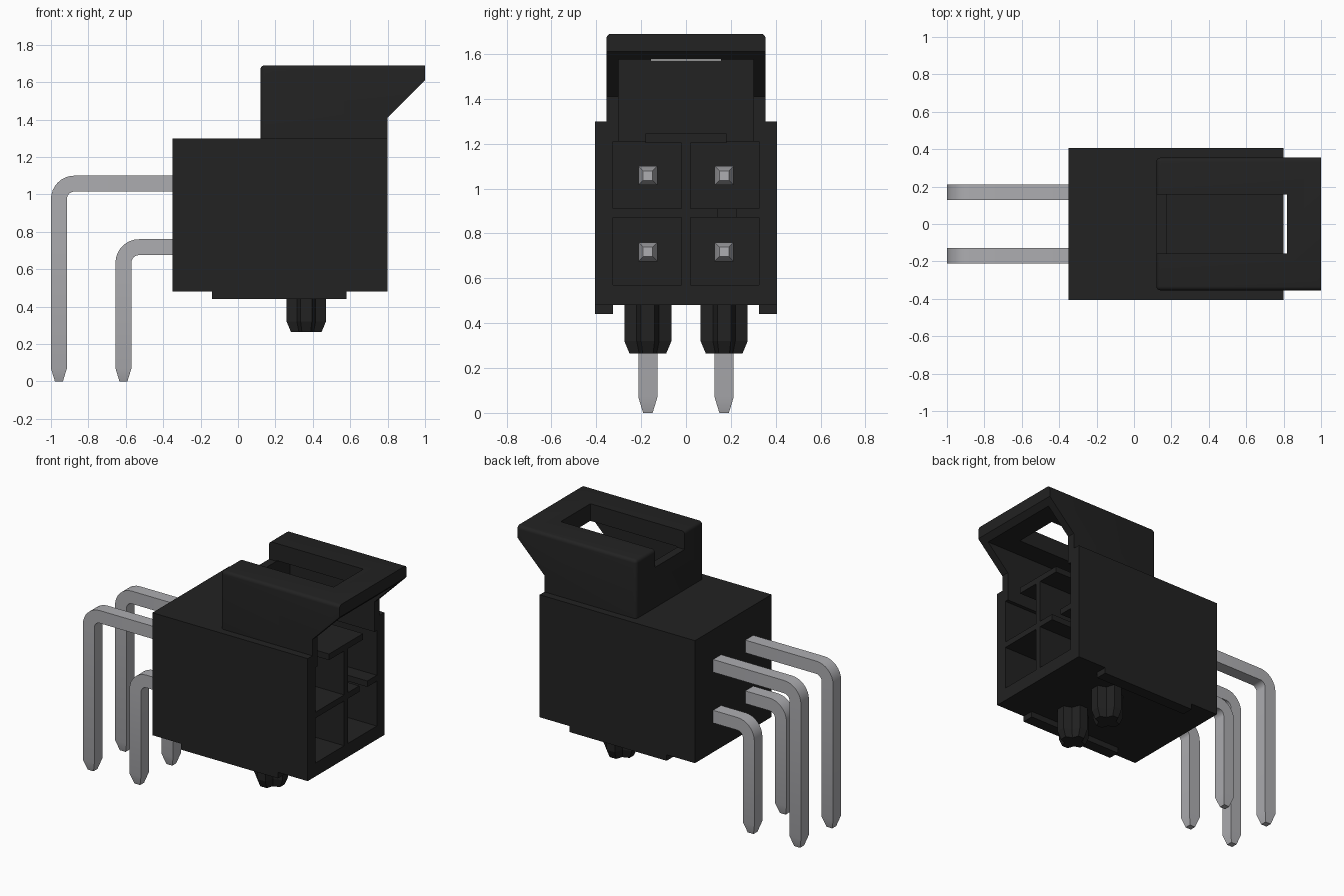
import bpy, bmesh, math
from mathutils import Vector

if "Cube" in bpy.data.objects:
    bpy.data.objects.remove(bpy.data.objects["Cube"])


def material(name, rgb):
    m = bpy.data.materials.new(name)
    m.diffuse_color = (*rgb, 1)
    m.use_nodes = True
    m.node_tree.nodes["Principled BSDF"].inputs["Base Color"].default_value = m.diffuse_color
    return m


BLACK = material("black plastic", (0.016, 0.016, 0.016))
METAL = material("grey metal", (0.42, 0.42, 0.44))


def finish(bm, name, mat):
    bmesh.ops.recalc_face_normals(bm, faces=bm.faces)
    me = bpy.data.meshes.new(name)
    bm.to_mesh(me)
    bm.free()
    me.materials.append(mat)
    ob = bpy.data.objects.new(name, me)
    bpy.context.collection.objects.link(ob)
    return ob


def loft(rings, name, mat):
    """Skin a list of equal-length closed rings and cap both ends."""
    bm = bmesh.new()
    vs = [[bm.verts.new(p) for p in r] for r in rings]
    n = len(vs[0])
    for a, b in zip(vs, vs[1:]):
        for i in range(n):
            bm.faces.new((a[i], a[(i + 1) % n], b[(i + 1) % n], b[i]))
    bm.faces.new(vs[0])
    bm.faces.new(vs[-1])
    return finish(bm, name, mat)


def box(name, x, y, z, mat=BLACK):
    ring = [(x[0], y[0]), (x[1], y[0]), (x[1], y[1]), (x[0], y[1])]
    return loft([[(a, b, h) for a, b in ring] for h in z], name, mat)


def boolean(target, tool, op):
    mod = target.modifiers.new("bool", 'BOOLEAN')
    mod.operation, mod.solver, mod.object = op, 'EXACT', tool
    with bpy.context.temp_override(object=target, active_object=target):
        bpy.ops.object.modifier_apply(modifier=mod.name)
    bpy.data.objects.remove(tool)


def shade(ob):
    for o in bpy.context.selected_objects:
        o.select_set(False)
    ob.select_set(True)
    bpy.context.view_layer.objects.active = ob
    bpy.ops.object.shade_smooth_by_angle(angle=math.radians(30))


# Housing block
housing = box("housing", (-0.35, 0.80), (-0.405, 0.405), (0.48, 1.30))

# Latch hood: side profile with a sloping front lip, rounded top and rear edges
profile = [(0.12, 1.25), (0.80, 1.25), (0.80, 1.41), (1.0, 1.61), (1.0, 1.69), (0.12, 1.69)]
hood = loft([[(x, y, z) for x, z in profile] for y in (-0.355, 0.355)], "hood", BLACK)
bm = bmesh.new()
bm.from_mesh(hood.data)
edges = []
for e in bm.edges:
    a, b = (v.co for v in e.verts)
    top = min(a.z, b.z) > 1.68 and min(a.x, b.x) < 0.99
    rear = max(a.x, b.x) < 0.13 and abs(a.y - b.y) < 0.01
    if top or rear:
        edges.append(e)
bmesh.ops.bevel(bm, geom=edges, offset=0.022, segments=4, profile=0.5, affect='EDGES')
bm.to_mesh(hood.data)
bm.free()
boolean(housing, hood, 'UNION')

# Four terminal pockets opening to the right
for y in ((-0.325, -0.02), (0.02, 0.325)):
    for z in ((0.57, 0.87), (0.91, 1.21)):
        boolean(housing, box("pocket_cutter", (-0.15, 1.1), y, z), 'DIFFERENCE')

# Latch cavity, top slot and keying notch
for x, y, z in (((0.175, 1.1), (-0.30, 0.30), (1.205, 1.575)),
                ((0.05, 0.818), (-0.157, 0.157), (1.57, 1.8)),
                ((0.45, 1.1), (0.14, 0.225), (0.85, 0.93))):
    boolean(housing, box("slot_cutter", x, y, z), 'DIFFERENCE')
shade(housing)

# Latch shelf above the pockets
box("latch_shelf", (0.16, 0.80), (-0.18, 0.18), (1.204, 1.245))

# Standoff rails and board pegs underneath
for side, s in (("front", -1), ("back", 1)):
    ys = sorted((s * 0.325, s * 0.405))
    box(side + "_standoff_rail", (-0.14, 0.58), ys, (0.44, 0.48))

    w, r = 0.03, 0.105
    core = 0.05
    quarter = [(r, -w), (r, w), (core, core)]
    rings = []
    for z, k in ((0.49, 1), (0.32, 1), (0.265, 0.78)):
        ring = []
        for q in range(4):
            c, d = math.cos(q * math.pi / 2), math.sin(q * math.pi / 2)
            ring += [(0.365 + k * (c * x - d * y), s * 0.17 + k * (d * x + c * y), z)
                     for x, y in quarter]
        rings.append(ring)
    loft(rings, side + "_board_peg", BLACK)


# Bent square pins: swept along a right-angle path with tapered ends
def pin(name, y, z, x):
    h, rad, steps = 0.0425, 0.083, 8
    path = [((0.40, z), (0, 1), 0.5), ((0.34, z), (0, 1), 1)]
    for i in range(steps + 1):
        a = math.pi / 2 + i / steps * math.pi / 2
        n = (math.cos(a), math.sin(a))
        path.append(((x + rad + rad * n[0], z - rad + rad * n[1]), n, 1))
    path += [((x, 0.07), (-1, 0), 1), ((x, 0), (-1, 0), 0.5)]
    rings = []
    for (px, pz), (nx, nz), k in path:
        rings.append([(px + a * h * k * nx, y + b * h * k, pz + a * h * k * nz)
                      for a, b in ((-1, -1), (1, -1), (1, 1), (-1, 1))])
    shade(loft(rings, name, METAL))


for side, y in (("front", -0.17), ("back", 0.17)):
    pin(side + "_upper_pin", y, 1.058, -0.9575)
    pin(side + "_lower_pin", y, 0.718, -0.6125)
